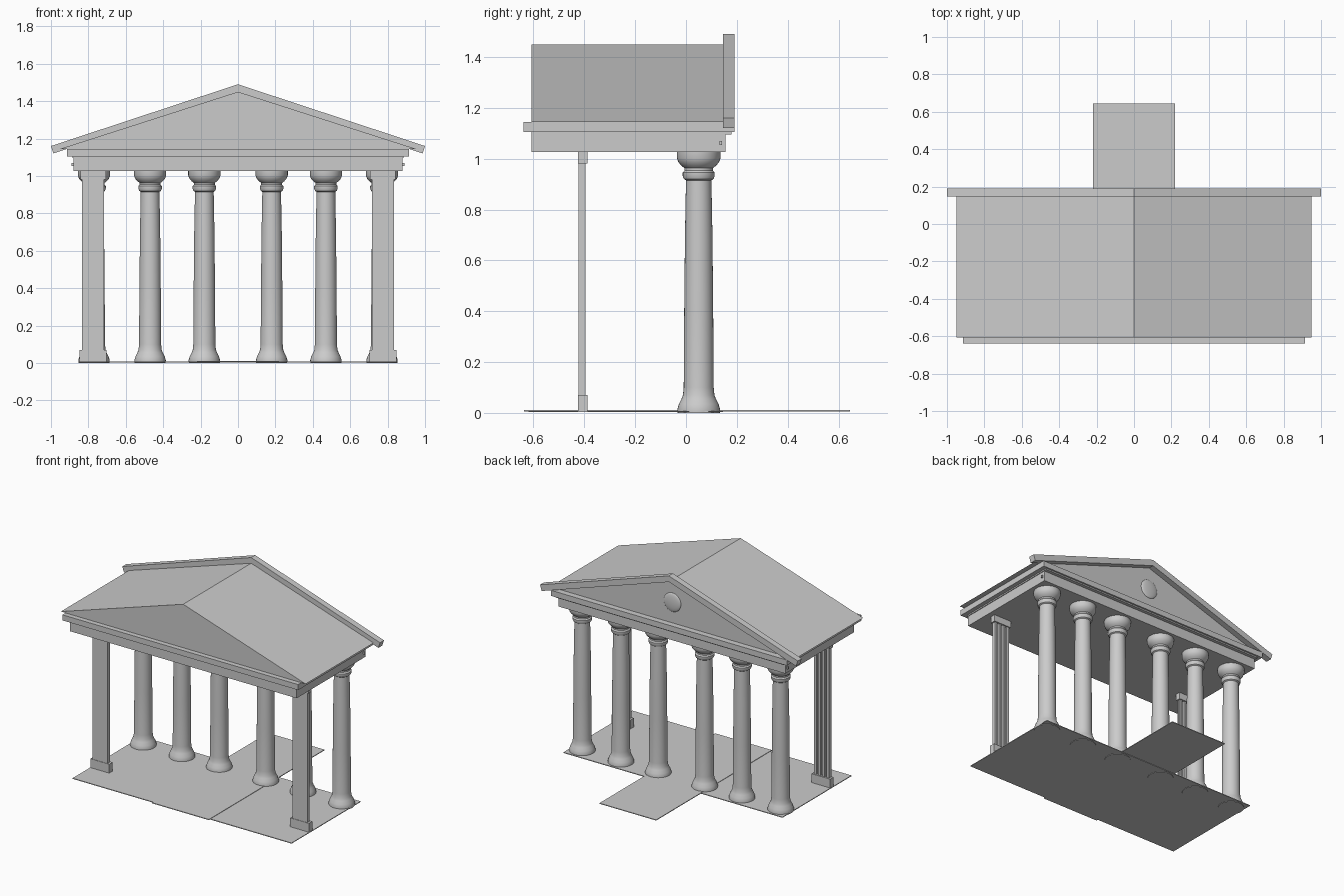
import bpy, bmesh, math
from mathutils import Matrix

cube = bpy.data.objects.get("Cube")
if cube:
    bpy.data.objects.remove(cube, do_unlink=True)

stone = bpy.data.materials.new("pale grey stone")
stone.use_nodes = True
GREY = (0.6, 0.6, 0.6, 1)
stone.diffuse_color = GREY
stone.node_tree.nodes["Principled BSDF"].inputs["Base Color"].default_value = GREY


def finish(name, bm, smooth=False):
    bmesh.ops.recalc_face_normals(bm, faces=bm.faces[:])
    mesh = bpy.data.meshes.new(name)
    bm.to_mesh(mesh)
    bm.free()
    mesh.materials.append(stone)
    obj = bpy.data.objects.new(name, mesh)
    bpy.context.collection.objects.link(obj)
    if smooth:
        bpy.ops.object.select_all(action="DESELECT")
        obj.select_set(True)
        bpy.context.view_layer.objects.active = obj
        bpy.ops.object.shade_smooth_by_angle(angle=math.radians(35))
    return obj


def box(name, x, y, z):
    """Box from (min, max) ranges."""
    bm = bmesh.new()
    bmesh.ops.create_cube(bm, size=1)
    for v in bm.verts:
        for i, (lo, hi) in enumerate((x, y, z)):
            v.co[i] = lo if v.co[i] < 0 else hi
    return finish(name, bm)


def prism(name, outline, y0, y1):
    """Extrude an x-z outline along y."""
    bm = bmesh.new()
    face = bm.faces.new([bm.verts.new((x, y0, z)) for x, z in outline])
    new = bmesh.ops.extrude_face_region(bm, geom=[face])["geom"]
    verts = [g for g in new if isinstance(g, bmesh.types.BMVert)]
    bmesh.ops.translate(bm, verts=verts, vec=(0, y1 - y0, 0))
    return finish(name, bm)


def lathe(name, profile, x, y, sides=32):
    """Revolve a radius-height profile about a vertical axis."""
    bm = bmesh.new()
    rings = []
    for r, z in profile:
        angles = [math.tau * i / sides for i in range(sides)]
        rings.append([bm.verts.new((x + r * math.cos(a), y + r * math.sin(a), z)) for a in angles])
    for low, high in zip(rings, rings[1:]):
        for i in range(sides):
            j = (i + 1) % sides
            bm.faces.new((low[i], low[j], high[j], high[i]))
    bm.faces.new(rings[0])
    bm.faces.new(rings[-1])
    return finish(name, bm, True)


# Floor and the walkway running through it
box("floor", (-0.85, 0.85), (-0.62, 0.145), (0.003, 0.008))
box("walkway", (-0.22, 0.22), (-0.637, 0.645), (0.006, 0.011))

# Columns: flared foot, tapered shaft, neck ring, rounded capital
COLUMN = [(0.083, 0), (0.084, 0.015), (0.078, 0.035), (0.068, 0.055), (0.062, 0.07),
          (0.059, 0.1), (0.057, 0.4), (0.054, 0.7), (0.05, 0.915),
          (0.058, 0.92), (0.063, 0.932), (0.063, 0.945), (0.056, 0.953),
          (0.056, 0.963), (0.068, 0.972), (0.08, 0.986), (0.086, 1.002), (0.086, 1.028)]
for side, word in ((-1, "right"), (1, "left")):
    for place, x in (("inner", 0.18), ("middle", 0.47), ("outer", 0.77)):
        lathe(f"{word}_{place}_column", COLUMN, side * x, 0.05)

    # Pilaster with plinth, cap and ribs on its inward face
    px = side * 0.775
    box(f"{word}_pilaster", (px - 0.058, px + 0.058), (-0.422, -0.408), (0.006, 1.028))
    for i in range(4):
        rx = px + (i - 1.5) * 0.0325
        box(f"{word}_pilaster_rib_{i + 1}", (rx - 0.009, rx + 0.009), (-0.41, -0.395), (0.06, 0.99))
    box(f"{word}_pilaster_plinth", (px - 0.073, px + 0.073), (-0.425, -0.387), (0.006, 0.07))
    box(f"{word}_pilaster_cap", (px - 0.068, px + 0.068), (-0.424, -0.387), (0.98, 1.028))

# Entablature
box("beam", (-0.88, 0.88), (-0.607, 0.155), (1.026, 1.105))
box("beam_pin", (-0.89, 0.89), (0.131, 0.141), (1.053, 1.07))
box("cornice_bed", (-0.885, 0.885), (-0.607, 0.178), (1.096, 1.108))
box("cornice", (-0.915, 0.915), (-0.64, 0.19), (1.105, 1.144))

# Gabled roof and raking trim
prism("roof", [(-0.95, 1.145), (0.95, 1.145), (0, 1.45)], -0.607, 0.15)
prism("raking_trim", [(-1, 1.16), (-0.987, 1.12), (0, 1.447),
                      (0.987, 1.12), (1, 1.16), (0, 1.49)], 0.146, 0.19)

# Domed round medallion on the rear gable
bm = bmesh.new()
bmesh.ops.create_uvsphere(bm, u_segments=32, v_segments=16, radius=0.066,
                          matrix=Matrix.Translation((0, 0.15, 1.29)) @ Matrix.Diagonal((1, 0.2, 1, 1)))
finish("medallion", bm, True)
